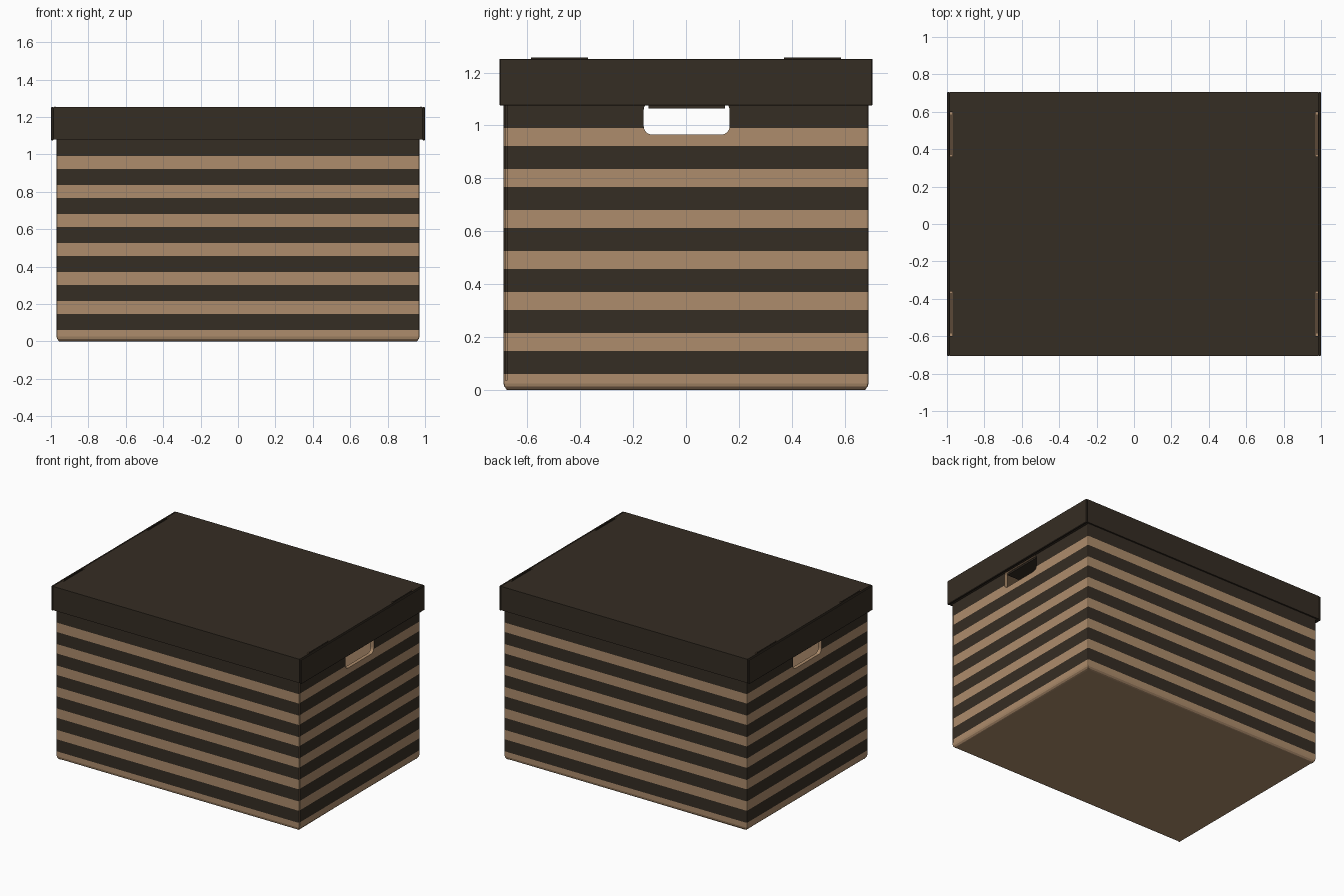
import bpy, bmesh, math
from mathutils import Vector

if "Cube" in bpy.data.objects:
    bpy.data.objects.remove(bpy.data.objects["Cube"])


def material(name, rgb):
    m = bpy.data.materials.new(name)
    m.diffuse_color = (*rgb, 1)
    m.use_nodes = True
    m.node_tree.nodes["Principled BSDF"].inputs["Base Color"].default_value = m.diffuse_color
    return m


TAN = material("tan cardboard", (0.42, 0.265, 0.15))
DARK = material("dark brown print", (0.036, 0.026, 0.017))


def block(name, lo, hi, mats=(TAN,), edit=None):
    """Axis-aligned box between two corners, optionally edited in bmesh."""
    bm = bmesh.new()
    bmesh.ops.create_cube(bm, size=1)
    for v in bm.verts:
        v.co = Vector([lo[i] + (v.co[i] + 0.5) * (hi[i] - lo[i]) for i in range(3)])
    if edit:
        edit(bm)
    me = bpy.data.meshes.new(name)
    bm.to_mesh(me)
    bm.free()
    for m in mats:
        me.materials.append(m)
    ob = bpy.data.objects.new(name, me)
    bpy.context.collection.objects.link(ob)
    return ob


def bevel(bm, test, width, segs):
    edges = [e for e in bm.edges if test(e)]
    bmesh.ops.bevel(bm, geom=edges, offset=width, segments=segs, profile=0.5, affect='EDGES')


def cut(ob, cutters):
    """Subtract each cutter from the object, then remove the cutter."""
    bpy.context.view_layer.objects.active = ob
    for c in cutters:
        c.hide_render = True
        mod = ob.modifiers.new("cut", 'BOOLEAN')
        mod.operation = 'DIFFERENCE'
        mod.solver = 'EXACT'
        mod.object = c
        bpy.ops.object.modifier_apply(modifier=mod.name)
        bpy.data.objects.remove(c, do_unlink=True)


def round_body(bm):
    bevel(bm, lambda e: abs(e.verts[0].co.z - e.verts[1].co.z) > 0.5, 0.008, 2)
    bevel(bm, lambda e: max(v.co.z for v in e.verts) < 0.001, 0.025, 3)


def round_hole(bm):
    bevel(bm, lambda e: abs(e.verts[0].co.x - e.verts[1].co.x) > 0.5, 0.032, 4)


# Box body: hollow, with rounded handle holes and a joint groove at one corner
body = block("box_body", (-0.97, -0.69, 0), (0.97, 0.69, 1.23), (TAN, DARK), round_body)
cut(body, [
    block("cavity_cutter", (-0.945, -0.677, 0.014), (0.945, 0.677, 1.4)),
    block("handle_cutter", (-1.2, -0.16, 0.965), (1.2, 0.165, 1.09), (TAN,), round_hole),
    block("joint_cutter", (0.963, -0.683, 0.035), (1.1, -0.677, 1.4)),
])

# Printed stripes: slice the walls at the stripe heights and colour outer faces
stripes = [(0.06 + 0.155 * k, 0.147 + 0.155 * k if k < 6 else 2) for k in range(7)]
bm = bmesh.new()
bm.from_mesh(body.data)
for z in [h for s in stripes for h in s if h < 1.2]:
    bmesh.ops.bisect_plane(bm, geom=bm.verts[:] + bm.edges[:] + bm.faces[:],
                           plane_co=(0, 0, z), plane_no=(0, 0, 1), dist=1e-5)
bm.normal_update()
for f in bm.faces:
    c = f.calc_center_median()
    outer = ((abs(c.x) > 0.96 and c.x * f.normal.x > 0.3)
             or (abs(c.y) > 0.682 and c.y * f.normal.y > 0.2))
    f.material_index = int(outer and any(a < c.z < b for a, b in stripes))
bm.to_mesh(body.data)
bm.free()

# Lid tray with four tab slots near its ends
lid = block("lid_tray", (-0.986, -0.705, 1.08), (0.986, 0.705, 1.252), (DARK, TAN))
slots = [block("slot_cutter", (min(s * 0.971, s * 0.983), min(t * 0.36, t * 0.60), 1.22),
               (max(s * 0.971, s * 0.983), max(t * 0.36, t * 0.60), 1.4))
         for s in (-1, 1) for t in (-1, 1)]
cut(lid, [block("lid_cavity_cutter", (-0.9705, -0.694, 1.0), (0.9705, 0.694, 1.24))] + slots)
for f in lid.data.polygons:
    c = f.center
    inner = abs(c.x) < 0.984 and abs(c.y) < 0.70 and c.z < 1.25 and c.z > 1.081
    f.material_index = int(inner)

for s, side in ((-1, "left"), (1, "right")):
    def span(a, b):
        return min(s * a, s * b), max(s * a, s * b)

    # Folded-over end flap of the lid
    x0, x1 = span(0.987, 1.0)
    block(side + "_lid_flap", (x0, -0.705, 1.075), (x1, 0.705, 1.252), (DARK,),
          lambda bm: bevel(bm, lambda e: True, 0.003, 1))

    # Locking tabs standing in the slots
    x0, x1 = span(0.976, 0.981)
    for t, end in ((-1, "front"), (1, "back")):
        y0, y1 = sorted((t * 0.37, t * 0.585))
        block(f"{side}_{end}_tab", (x0, y0, 1.20), (x1, y1, 1.256), (DARK,))

    # Handle flap folded inward from the top of the hole
    x0, x1 = span(0.86, 0.96)
    block(side + "_handle_flap", (x0, -0.142, 1.064), (x1, 0.148, 1.076), (DARK,))
